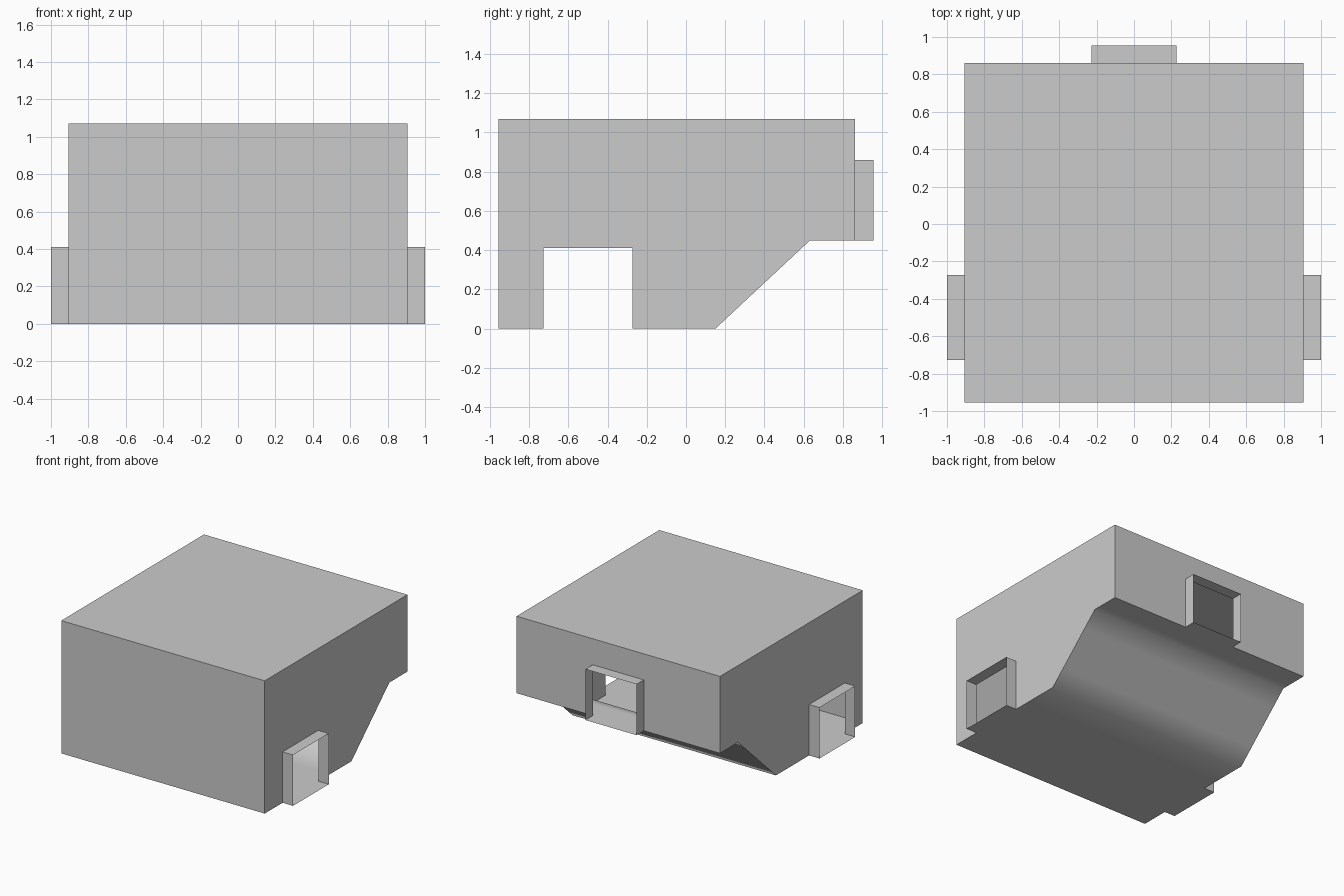
import bpy

if "Cube" in bpy.data.objects:
    bpy.data.objects.remove(bpy.data.objects["Cube"])

W, FRONT, BACK = 0.907, -0.955, 0.862     # room half width, front wall, back wall
TOP, LEDGE = 1.07, 0.45                   # ceiling and upper floor heights
OUT, DOOR_H = 0.093, 0.41                 # doorway depth and height
Y0, Y1 = -0.727, -0.272                   # side doorway limits
DX = 0.2275                               # back doorway half width


def make(name, verts, faces, smooth=False):
    mesh = bpy.data.meshes.new(name)
    mesh.from_pydata(verts, [], faces)
    if smooth:
        mesh.shade_smooth()
    obj = bpy.data.objects.new(name, mesh)
    bpy.context.collection.objects.link(obj)
    return obj


def sheet(name, verts):
    """One flat thin wall."""
    return make(name, verts, [list(range(len(verts)))])


def strip(name, profile, a, b, closed=False, smooth=False):
    """Thin surface swept between two placements of a profile."""
    n = len(profile)
    verts = [a(*p) for p in profile] + [b(*p) for p in profile]
    faces = [(i, (i + 1) % n, (i + 1) % n + n, i + n)
             for i in range(n if closed else n - 1)]
    return make(name, verts, faces, smooth)


# Floor with ramp up to the back ledge
bends = [(FRONT, 0), (0.15, 0), (0.632, LEDGE), (BACK, LEDGE)]
profile = [bends[0]]
for (ya, za), (yb, zb) in zip(bends, bends[1:]):
    profile += [(ya + (yb - ya) * t / 4, za + (zb - za) * t / 4) for t in (1, 2, 3, 4)]
strip("floor_ramp", profile, lambda y, z: (W, y, z), lambda y, z: (-W, y, z), smooth=True)

# Ceiling and solid front wall
sheet("ceiling", [(-W, FRONT, TOP), (W, FRONT, TOP), (W, BACK, TOP), (-W, BACK, TOP)])
sheet("front_wall", [(-W, FRONT, 0), (W, FRONT, 0), (W, FRONT, TOP), (-W, FRONT, TOP)])

# Back wall with a doorway notch, and its open passage
zt = LEDGE + DOOR_H
outline = [(W, LEDGE), (DX, LEDGE), (DX, zt), (-DX, zt), (-DX, LEDGE),
           (-W, LEDGE), (-W, TOP), (W, TOP)]
sheet("back_wall", [(x, BACK, z) for x, z in outline])
strip("back_doorway", [(DX, LEDGE), (DX, zt), (-DX, zt), (-DX, LEDGE)],
      lambda x, z: (x, BACK, z), lambda x, z: (x, BACK + OUT, z), closed=True)

# Side walls with doorway notches, and their open passages
side = [(FRONT, 0), (Y0, 0), (Y0, DOOR_H), (Y1, DOOR_H), (Y1, 0)] + bends[1:] \
    + [(BACK, TOP), (FRONT, TOP)]
door = [(Y0, 0), (Y0, DOOR_H), (Y1, DOOR_H), (Y1, 0)]
for label, s in (("right", 1), ("left", -1)):
    wall = [(s * W, y, z) for y, z in side]
    sheet(label + "_wall", wall if s > 0 else wall[::-1])
    frame = door if s > 0 else door[::-1]
    strip(label + "_doorway", frame[::-1] if s < 0 else frame,
          lambda y, z: (s * W, y, z), lambda y, z: (s * (W + OUT), y, z), closed=True)

# Point each doorway's faces away from its passage centre
for obj in bpy.data.objects:
    if obj.name.endswith("_doorway"):
        mesh = obj.data
        centre = sum((v.co for v in mesh.vertices), mesh.vertices[0].co * 0) / len(mesh.vertices)
        if (mesh.polygons[0].center - centre).dot(mesh.polygons[0].normal) < 0:
            mesh.flip_normals()
